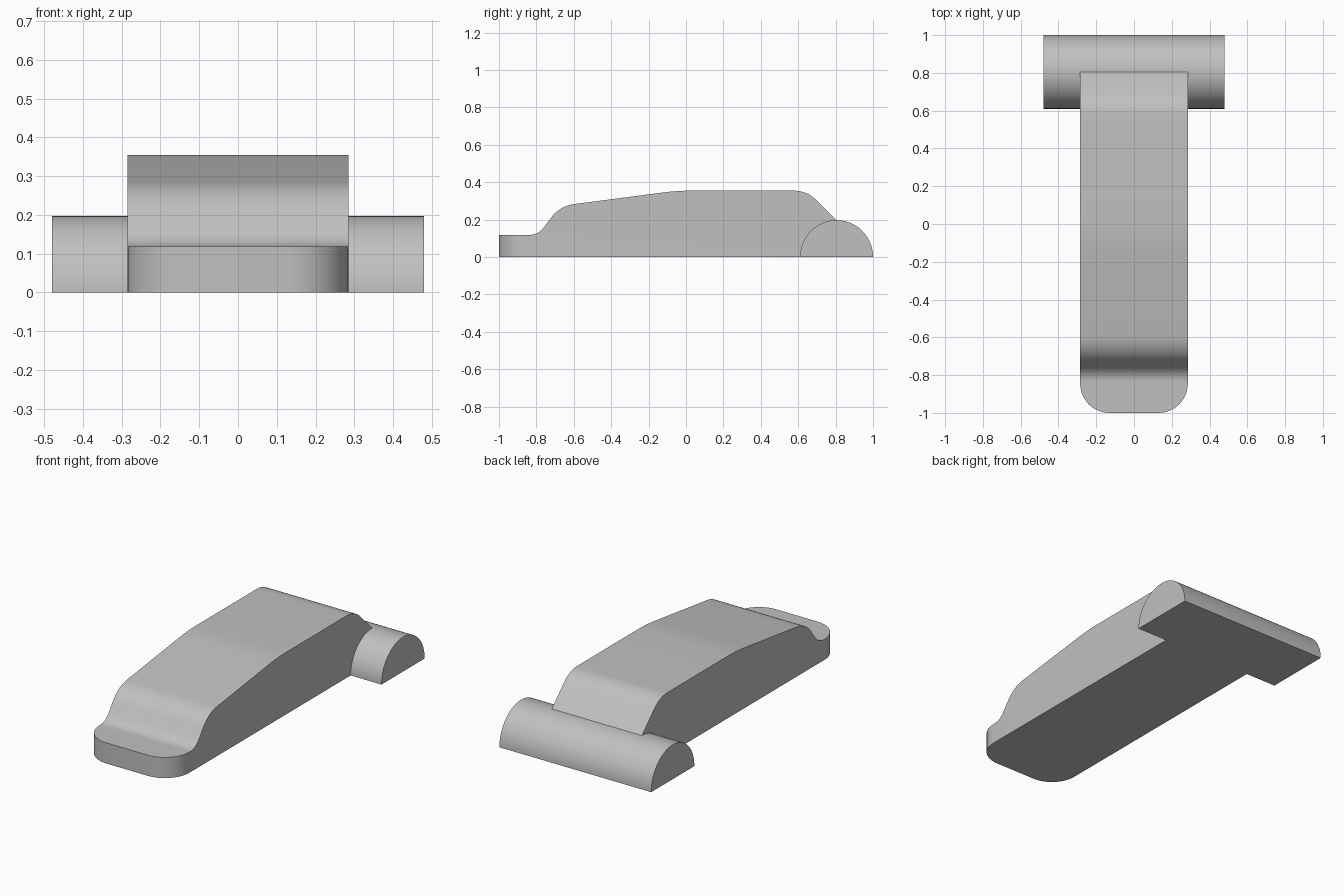
import bpy, bmesh, math
from mathutils import Vector

cube = bpy.data.objects.get("Cube")
if cube:
    bpy.data.objects.remove(cube, do_unlink=True)

grey = bpy.data.materials.new("plain grey")
grey.use_nodes = True
colour = (0.53, 0.53, 0.53, 1)
grey.diffuse_color = colour
grey.node_tree.nodes["Principled BSDF"].inputs["Base Color"].default_value = colour


def round_corners(corners, steps=10):
    """Corners are (y, z, tangent length); zero keeps the corner sharp."""
    result = []
    for i, (y, z, t) in enumerate(corners):
        p = Vector((y, z))
        if not t:
            result.append(p)
            continue
        before = Vector(corners[i - 1][:2])
        after = Vector(corners[(i + 1) % len(corners)][:2])
        a = p + (before - p).normalized() * t
        b = p + (after - p).normalized() * t
        for k in range(steps + 1):
            u = k / steps
            result.append(a * (1 - u) ** 2 + p * 2 * u * (1 - u) + b * u * u)
    return result


def extrude_profile(name, profile, half_width, front_radius=0):
    """Extrude a y-z profile across x, optionally rounding the front corners."""
    bm = bmesh.new()
    face = bm.faces.new([bm.verts.new((-half_width, y, z)) for y, z in profile])
    new = bmesh.ops.extrude_face_region(bm, geom=[face], use_keep_orig=True)
    moved = [v for v in new["geom"] if isinstance(v, bmesh.types.BMVert)]
    bmesh.ops.translate(bm, verts=moved, vec=(2 * half_width, 0, 0))
    if front_radius:
        front = min(v.co.y for v in bm.verts) + 0.001
        edges = [e for e in bm.edges
                 if all(v.co.y < front for v in e.verts)
                 and abs(e.verts[0].co.z - e.verts[1].co.z) > 0.01]
        bmesh.ops.bevel(bm, geom=edges, offset=front_radius, segments=12,
                        profile=0.5, affect='EDGES')
    bmesh.ops.recalc_face_normals(bm, faces=bm.faces)
    mesh = bpy.data.meshes.new(name)
    bm.to_mesh(mesh)
    bm.free()
    mesh.materials.append(grey)
    obj = bpy.data.objects.new(name, mesh)
    bpy.context.collection.objects.link(obj)
    bpy.ops.object.select_all(action='DESELECT')
    obj.select_set(True)
    bpy.context.view_layer.objects.active = obj
    bpy.ops.object.shade_smooth_by_angle(angle=math.radians(30))
    return obj


# Long body with a low rounded toe and a sloping back
body_outline = round_corners([
    (-1, 0, 0), (-1, 0.118, 0), (-0.79, 0.118, 0.05), (-0.675, 0.273, 0.08),
    (-0.046, 0.355, 0.08), (0.645, 0.355, 0.07), (0.805, 0.197, 0), (0.805, 0, 0)])
extrude_profile("body", body_outline, 0.285, front_radius=0.155)

# Half-round crossbar at the back
radius, segments = 0.195, 48
arc = [(0.805 - radius * math.cos(math.pi * i / segments),
        0.197 * math.sin(math.pi * i / segments)) for i in range(segments + 1)]
extrude_profile("rear_crossbar", arc, 0.48)
